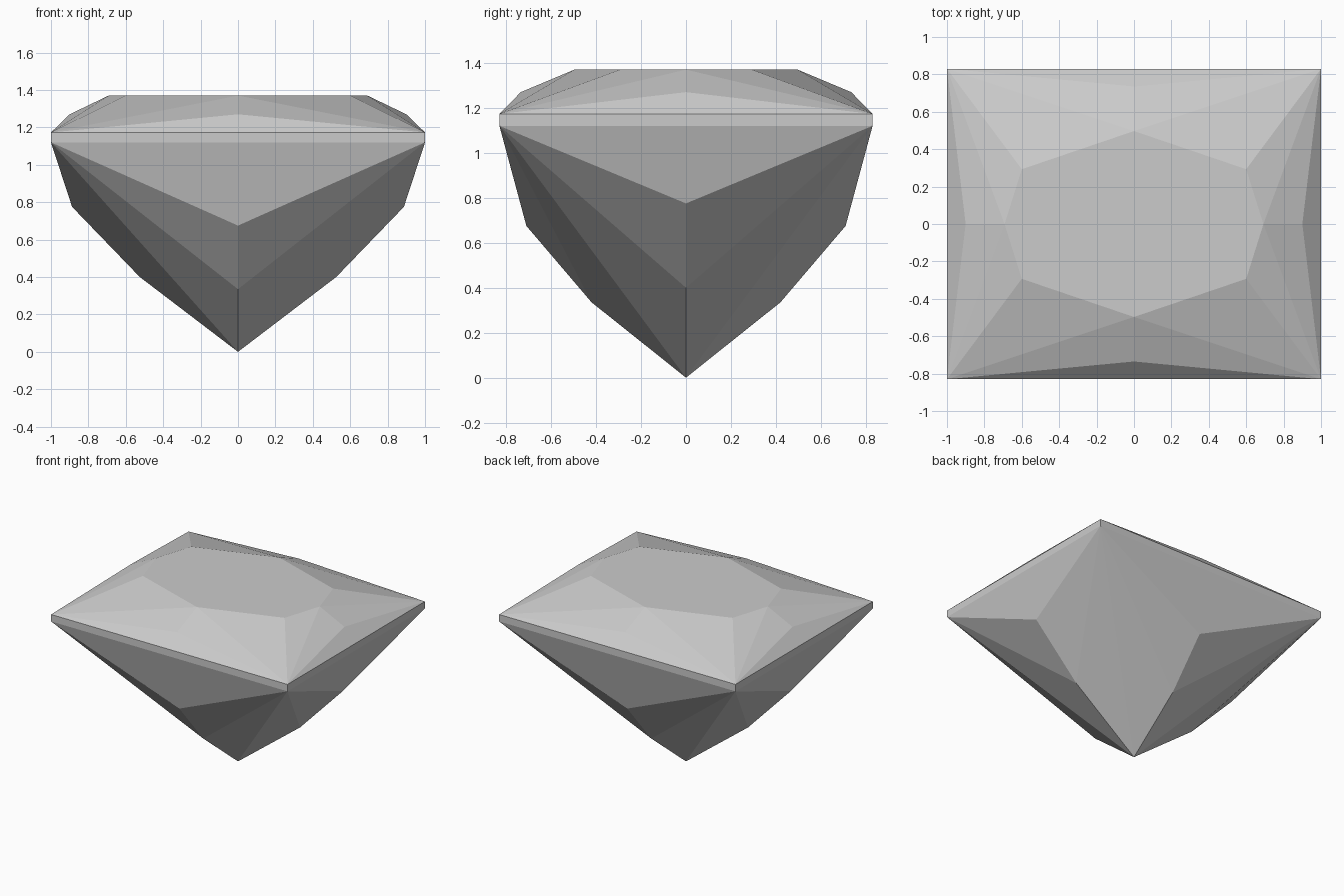
import bpy
import bmesh
from mathutils import Vector

if "Cube" in bpy.data.objects:
    bpy.data.objects.remove(bpy.data.objects["Cube"], do_unlink=True)

# Gem material
gem = bpy.data.materials.new("pale grey gem")
gem.use_nodes = True
colour = (0.6, 0.6, 0.6, 1)
gem.diffuse_color = colour
gem.node_tree.nodes["Principled BSDF"].inputs["Base Color"].default_value = colour

LENGTH, WIDTH = 1.0, 0.83
GIRDLE_LOW, GIRDLE_HIGH, TABLE = 1.12, 1.173, 1.37
CORE = Vector((0, 0, 0.95))


def make_part(name, facets):
    """Join flat facets into one mesh, with every face pointing outwards."""
    bm = bmesh.new()
    for facet in facets:
        bm.faces.new([bm.verts.new(p) for p in facet])
    bmesh.ops.remove_doubles(bm, verts=bm.verts, dist=0.0005)
    bm.normal_update()
    for face in bm.faces:
        if face.normal.dot(face.calc_center_median() - CORE) < 0:
            face.normal_flip()
    mesh = bpy.data.meshes.new(name)
    bm.to_mesh(mesh)
    bm.free()
    mesh.materials.append(gem)
    part = bpy.data.objects.new(name, mesh)
    bpy.context.collection.objects.link(part)


def corner(sx, sy, z):
    return (sx * LENGTH, sy * WIDTH, z)


def axis_points(along_x, sign, steps):
    """Points on the middle line of one side, from (distance, height) pairs."""
    return [(sign * d, 0, z) if along_x else (0, sign * d, z) for d, z in steps]


def side_ends(along_x, sign, z):
    return [corner(sign, s, z) if along_x else corner(s, sign, z) for s in (-1, 1)]


# Distance and height of the facet points on the long and short sides
crown_steps = {False: [(0.735, 1.27), (0.497, TABLE)], True: [(0.9, 1.27), (0.692, TABLE)]}
lower_steps = {False: [(0.71, 0.675), (0.42, 0.335)], True: [(0.887, 0.775), (0.525, 0.4)]}

crown, girdle, pavilion = [], [], []
for along_x in (False, True):
    for sign in (-1, 1):
        top_ends = side_ends(along_x, sign, GIRDLE_HIGH)
        low_ends = side_ends(along_x, sign, GIRDLE_LOW)
        girdle.append(low_ends + top_ends[::-1])

        # Triangle against the girdle, then paired facets inward
        mid, rim = axis_points(along_x, sign, crown_steps[along_x])
        crown.append(top_ends + [mid])
        knee, shin = axis_points(along_x, sign, lower_steps[along_x])
        pavilion.append(low_ends + [knee])
        for s, top, low in zip((-1, 1), top_ends, low_ends):
            sx, sy = (sign, s) if along_x else (s, sign)
            crown.append([top, mid, rim])
            crown.append([top, rim, (sx * 0.6, sy * 0.293, TABLE)])
            pavilion.append([low, knee, shin])
            pavilion.append([low, shin, (0, 0, 0)])

# Eight-sided flat table on top
(_, (ry, _)), (_, (rx, _)) = crown_steps[False], crown_steps[True]
outline = [(rx, 0), (0.6, 0.293), (0, ry), (-0.6, 0.293)]
outline += [(-x, -y) for x, y in outline]
crown.append([(x, y, TABLE) for x, y in outline])

make_part("gem_crown", crown)
make_part("gem_girdle", girdle)
make_part("gem_pavilion", pavilion)
